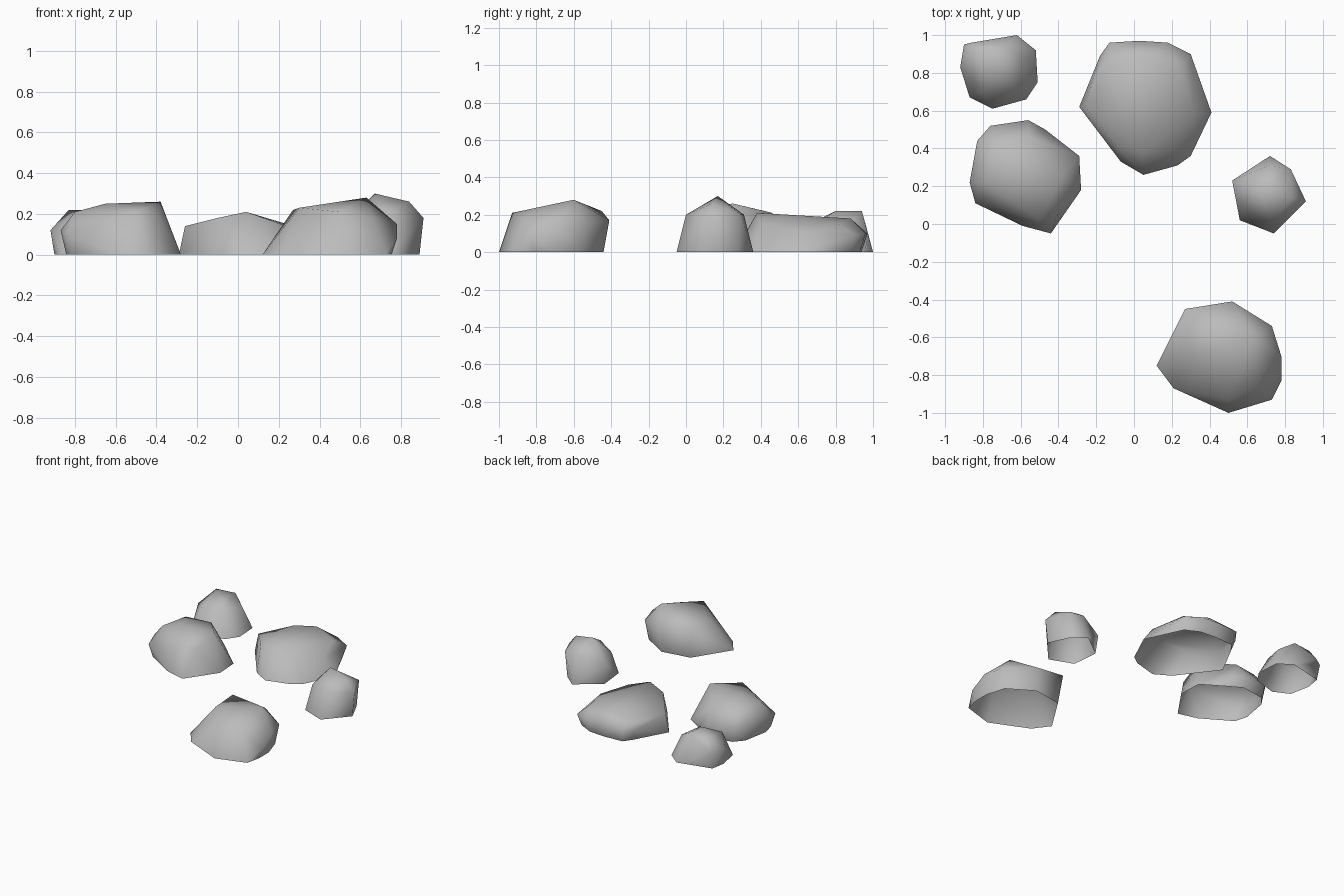
import bpy
import bmesh
from mathutils import Vector

# Remove the default cube
default_cube = bpy.data.objects.get("Cube")
if default_cube:
    bpy.data.objects.remove(default_cube, do_unlink=True)

CM = 0.01           # rock corners are given in hundredths of a unit
UNDERCUT = 0.9      # how far the foot sits inside an overhanging rim


def make_material(name, color):
    material = bpy.data.materials.new(name)
    material.use_nodes = True
    material.diffuse_color = color
    shader = next(node for node in material.node_tree.nodes
                  if node.type == "BSDF_PRINCIPLED")
    shader.inputs["Base Color"].default_value = color
    shader.inputs["Roughness"].default_value = 0.9
    return material


def make_rock(name, rim, crown, material):
    """Hollow boulder: hull around the foot, the rim and the crown corners."""
    rim_points = [Vector(p) * CM for p in rim]
    crown_points = [Vector(p) * CM for p in crown]
    center = sum(rim_points, Vector()) / len(rim_points)

    # Foot ring: raised rim corners tuck in slightly below themselves
    foot_points = []
    for point in rim_points:
        if point.z > CM:
            foot = center.lerp(point, UNDERCUT)
            foot.z = 0.0
            foot_points.append(foot)

    # Wrap all corners in one faceted skin
    bm = bmesh.new()
    for point in rim_points + foot_points + crown_points:
        bm.verts.new(point)
    bmesh.ops.convex_hull(bm, input=bm.verts[:])
    bmesh.ops.recalc_face_normals(bm, faces=bm.faces[:])

    # Open the underside and drop corners that the skin does not use
    underside = [face for face in bm.faces
                 if all(vert.co.z < CM / 2 for vert in face.verts)]
    bmesh.ops.delete(bm, geom=underside, context="FACES")
    loose = [vert for vert in bm.verts if not vert.link_faces]
    bmesh.ops.delete(bm, geom=loose, context="VERTS")

    for face in bm.faces:
        face.smooth = True
    mesh = bpy.data.meshes.new(name)
    bm.to_mesh(mesh)
    bm.free()
    mesh.materials.append(material)
    rock = bpy.data.objects.new(name, mesh)
    bpy.context.collection.objects.link(rock)
    return rock


stone = make_material("stone grey", (0.5, 0.5, 0.5, 1.0))

# Large flat boulder at the back
make_rock(
    "back_boulder",
    rim=[(-29, 62, 0), (-18, 89, 8), (-13, 96, 10), (3, 97, 10),
         (18, 96, 10), (30, 90, 9), (41, 59, 0), (30, 36, 0),
         (23, 31, 0), (5, 26, 0), (-7, 33, 0)],
    crown=[(-26, 62, 14), (4, 38, 21), (5, 88, 18), (-12, 86, 15),
           (24, 82, 15), (32, 58, 12), (21, 40, 15), (-10, 42, 18)],
    material=stone)

# Broad boulder on the right-hand side of the model
make_rock(
    "side_boulder",
    rim=[(-87, 22, 12), (-83, 44, 15), (-76, 52, 10), (-56, 55, 8),
         (-47, 50, 5), (-29, 36, 0), (-28, 18, 0), (-44, -5, 0),
         (-59, -1, 0), (-84, 11, 10)],
    crown=[(-80, 22, 21), (-65, 25, 25), (-38, 25, 26), (-40, 6, 19),
           (-50, 2, 21), (-74, 42, 22), (-55, 46, 21)],
    material=stone)

# Wedge-shaped boulder at the front
make_rock(
    "front_boulder",
    rim=[(12, -75, 0), (27, -45, 22), (52, -41, 17), (73, -54, 15),
         (78, -70, 15), (78, -83, 8), (73, -93, 0), (50, -100, 0),
         (21, -87, 0)],
    crown=[(63, -60, 28), (30, -70, 23), (50, -93, 21), (66, -87, 18)],
    material=stone)

# Small rounded stone in the back corner
make_rock(
    "corner_stone",
    rim=[(-92, 83, 12), (-90, 95, 12), (-86, 96, 15), (-62, 100, 0),
         (-52, 92, 0), (-51, 75, 0), (-57, 66, 0), (-75, 61, 0),
         (-87, 67, 0)],
    crown=[(-83, 92, 22), (-68, 94, 22), (-70, 80, 22), (-62, 72, 17),
           (-80, 70, 17), (-58, 88, 16)],
    material=stone)

# Small peaked stone standing apart
make_rock(
    "peaked_stone",
    rim=[(52, 23, 15), (72, 36, 0), (83, 29, 20), (91, 12, 18),
         (74, -5, 0), (56, 2, 0)],
    crown=[(67, 17, 30), (84, 14, 26), (72, 31, 20), (73, 0, 20),
           (58, 8, 18)],
    material=stone)
